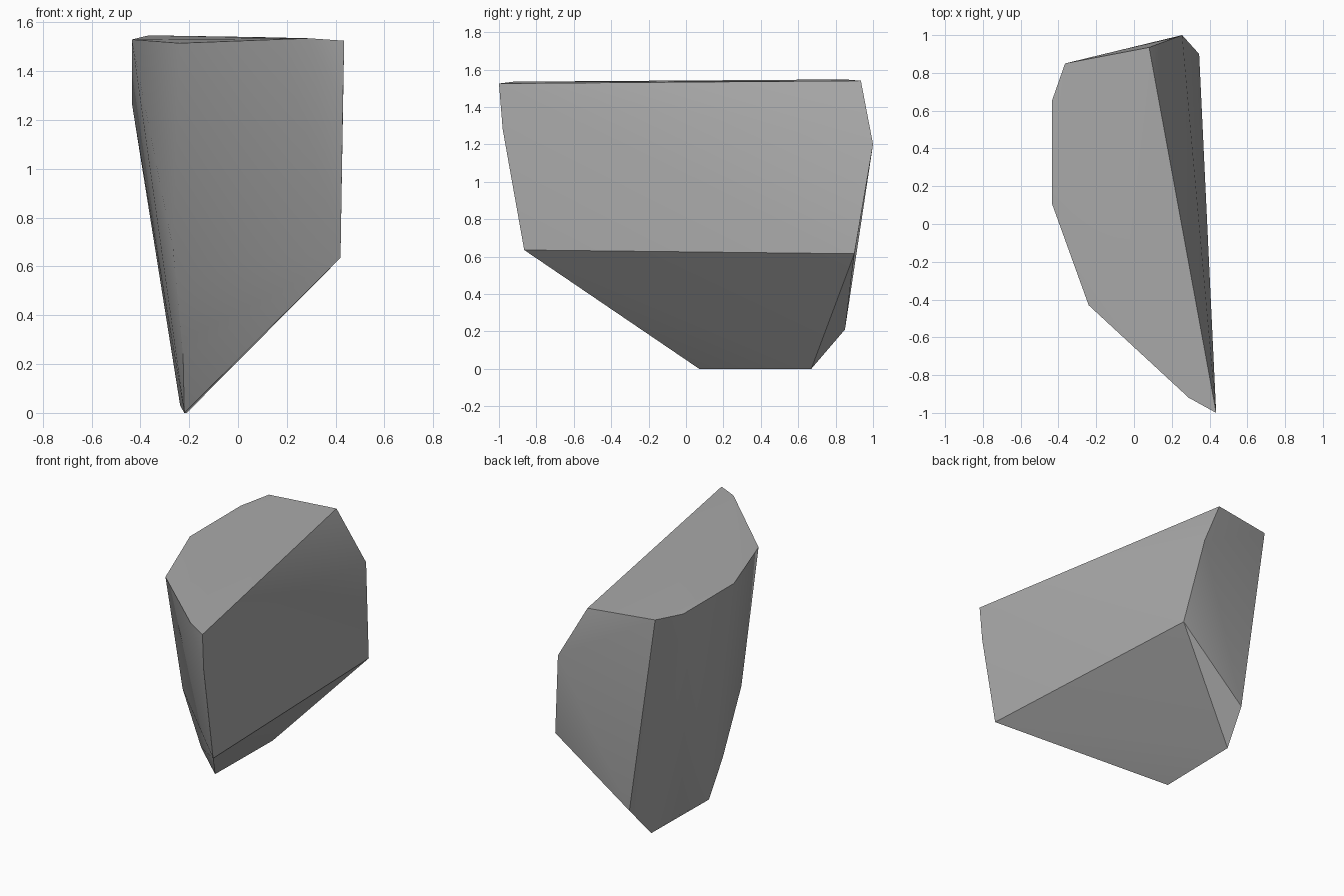
import bpy, bmesh, math

if "Cube" in bpy.data.objects:
    bpy.data.objects.remove(bpy.data.objects["Cube"], do_unlink=True)

# Stone colour
stone = bpy.data.materials.new("stone_grey")
stone.use_nodes = True
GREY = (0.4, 0.4, 0.4, 1)
stone.diffuse_color = GREY
stone.node_tree.nodes["Principled BSDF"].inputs["Base Color"].default_value = GREY

# Corners of the chipped boulder, by region
top_rim = [(.435, -1, 1.525), (.29, -.92, 1.535), (-.24, -.43, 1.515), (-.435, .11, 1.53),
           (-.435, .65, 1.53), (-.365, .85, 1.547), (.08, .935, 1.54)]
right_side = [(.43, -.98, 1.28), (.42, -.865, .635), (.345, .9, .615), (.255, 1, 1.2)]
left_side = [(-.435, .6, 1.27), (-.266, -.21, .67), (-.225, -.07, .23), (-.173, .85, .21)]
foot = [(-.22, .07, 0), (-.21, .67, 0), (-.237, .4, .03)]

# Boulder: convex skin over the corners
bm = bmesh.new()
for p in top_rim + right_side + left_side + foot:
    bm.verts.new(p)
hull = bmesh.ops.convex_hull(bm, input=bm.verts[:])
loose = [v for v in bm.verts if not v.link_faces]
bmesh.ops.delete(bm, geom=loose, context='VERTS')
bmesh.ops.recalc_face_normals(bm, faces=bm.faces[:])
mesh = bpy.data.meshes.new("boulder")
bm.to_mesh(mesh)
bm.free()
mesh.materials.append(stone)

boulder = bpy.data.objects.new("boulder", mesh)
bpy.context.collection.objects.link(boulder)
bpy.context.view_layer.objects.active = boulder
boulder.select_set(True)
bpy.ops.object.shade_smooth_by_angle(angle=math.radians(30))
